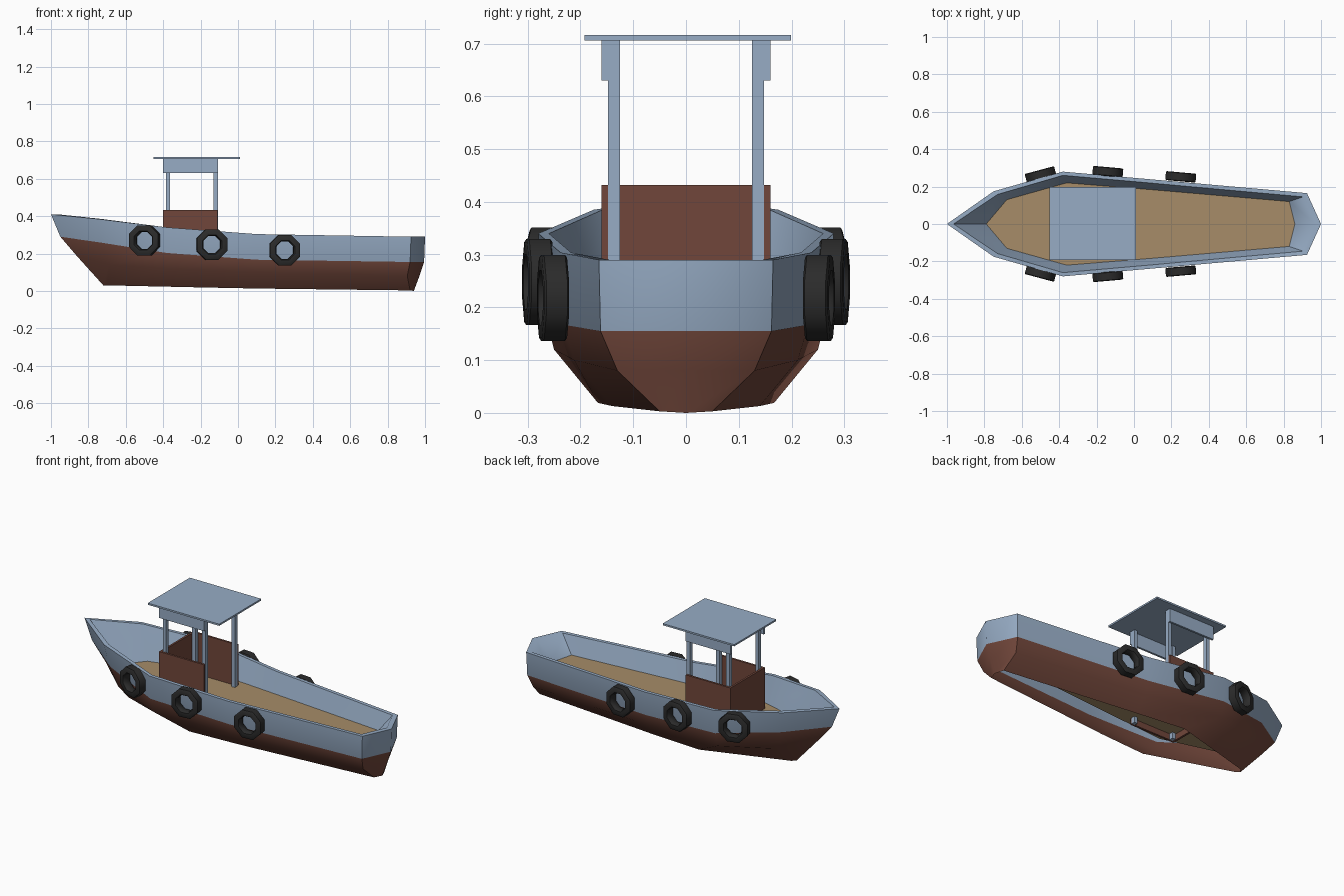
import bpy, bmesh, math
from mathutils import Matrix, Vector

if "Cube" in bpy.data.objects:
    bpy.data.objects.remove(bpy.data.objects["Cube"])


def material(name, rgb):
    m = bpy.data.materials.new(name)
    m.diffuse_color = (*rgb, 1)
    m.use_nodes = True
    m.node_tree.nodes["Principled BSDF"].inputs["Base Color"].default_value = m.diffuse_color
    return m


BLUE = material("grey_blue_paint", (0.31, 0.415, 0.56))
RED = material("rust_red_paint", (0.165, 0.062, 0.043))
WOOD = material("deck_wood", (0.385, 0.265, 0.14))
RUBBER = material("black_rubber", (0.024, 0.024, 0.024))


def finish(name, bm, mats, angle=None):
    me = bpy.data.meshes.new(name)
    bm.to_mesh(me)
    bm.free()
    for m in mats:
        me.materials.append(m)
    if angle:
        me.shade_smooth()
        me.set_sharp_from_angle(angle=math.radians(angle))
    ob = bpy.data.objects.new(name, me)
    bpy.context.collection.objects.link(ob)
    return ob


def box(name, lo, hi, mat):
    bm = bmesh.new()
    bmesh.ops.create_cube(bm, size=1)
    for v in bm.verts:
        v.co = [lo[i] if v.co[i] < 0 else hi[i] for i in range(3)]
    return finish(name, bm, [mat])


# Half sections from bow to stern: deck edge, inner rim, sheer, waterline, bilge, chine
# (the underside is open between the two chines)
DECK_Z = 0.19
SECTIONS = [
    [(-.79, 0, DECK_Z), (-.965, 0, .41), (-1, 0, .41), (-.95, 0, .29), (-.86, 0, .185), (-.72, 0, .03)],
    [(-.68, .13, DECK_Z), (-.73, .158, .385), (-.75, .175, .385), (-.73, .155, .258), (-.69, .13, .14), (-.70, .02, .03)],
    [(-.36, .22, DECK_Z), (-.38, .26, .34), (-.38, .28, .34), (-.38, .272, .203), (-.38, .25, .12), (-.2, .167, .019)],
    [(.1, .183, DECK_Z), (.1, .218, .304), (.1, .238, .304), (.1, .232, .167), (.1, .212, .1), (.1, .14, .013)],
    [(.83, .12, DECK_Z), (.905, .145, .29), (.925, .165, .29), (.92, .162, .155), (.905, .13, .08), (.92, .05, .003)],
    [(.86, 0, DECK_Z), (.97, 0, .29), (1, 0, .29), (.995, 0, .155), (.97, 0, .08), (.94, 0, 0)],
]

# Hull shell with gunwale and inner walls; red below the waterline
bm = bmesh.new()
for side in (1, -1):
    grid = [[bm.verts.new((x, y * side, z)) for x, y, z in s] for s in SECTIONS]
    for i in range(len(grid) - 1):
        for j in range(5):
            quad = [grid[i][j], grid[i][j + 1], grid[i + 1][j + 1], grid[i + 1][j]]
            f = bm.faces.new(quad if side == 1 else quad[::-1])
            f.material_index = 1 if j >= 3 else 0
bmesh.ops.remove_doubles(bm, verts=bm.verts, dist=0.0005)
bmesh.ops.recalc_face_normals(bm, faces=bm.faces)
# point the gunwale up, and everything else with it
rim = [f for f in bm.faces if f.calc_center_median().z > 0.28 and abs(f.normal.z) > 0.9]
if sum(f.normal.z for f in rim) < 0:
    bmesh.ops.reverse_faces(bm, faces=bm.faces)
finish("hull", bm, [BLUE, RED], 55)

# Deck floor
bm = bmesh.new()
edge = [s[0] for s in SECTIONS]
loop = [(x, -y, z) for x, y, z in edge] + [(x, y, z) for x, y, z in edge[-2:0:-1]]
bm.faces.new([bm.verts.new(p) for p in loop])
finish("deck", bm, [WOOD])

# Wheelhouse: low walls open at the back, posts, roof side boards, roof
LOW = 0.155
box("wheelhouse_front_wall", (-.402, -.16, LOW), (-.39, .16, .432), RED)
for side, label in ((1, "left"), (-1, "right")):
    def span(a, b):
        return sorted((a * side, b * side))
    y0, y1 = span(.148, .16)
    box(f"wheelhouse_wall_{label}", (-.402, y0, LOW), (-.11, y1, .432), RED)
    box(f"roof_board_{label}", (-.402, y0, .63), (-.108, y1, .706), BLUE)
    y0, y1 = span(.125, .148)
    for k, x in enumerate((-.386, -.13)):
        box(f"roof_post_{label}_{k + 1}", (x, y0, LOW), (x + .022, y1, .706), BLUE)
box("roof", (-.453, -.192, .706), (.012, .199, .716), BLUE)


# Tyre fenders: eight-sided rings turned from a short cross-section
def tyre(name, loc, yaw):
    profile = [(.088, -.02), (.088, .02), (.082, .024), (.056, .024),
               (.05, .015), (.05, -.015), (.056, -.024), (.082, -.024)]
    bm = bmesh.new()
    rings = []
    for k in range(8):
        a = math.radians(22.5 + 45 * k)
        rings.append([bm.verts.new((r * math.cos(a), w, r * math.sin(a))) for r, w in profile])
    n = len(profile)
    for k in range(8):
        a, b = rings[k], rings[(k + 1) % 8]
        for j in range(n):
            bm.faces.new((a[j], a[(j + 1) % n], b[(j + 1) % n], b[j]))
    bmesh.ops.recalc_face_normals(bm, faces=bm.faces)
    bm.transform(Matrix.Translation(Vector(loc)) @ Matrix.Rotation(yaw, 4, 'Z'))
    finish(name, bm, [RUBBER], 50)


for k, (x, y, z, deg) in enumerate([(-.5, .265, .27, 15), (-.14, .28, .248, -5), (.25, .252, .218, -5)]):
    for side, label in ((1, "left"), (-1, "right")):
        tyre(f"tyre_fender_{label}_{k + 1}", (x, y * side, z), math.radians(deg) * side)
